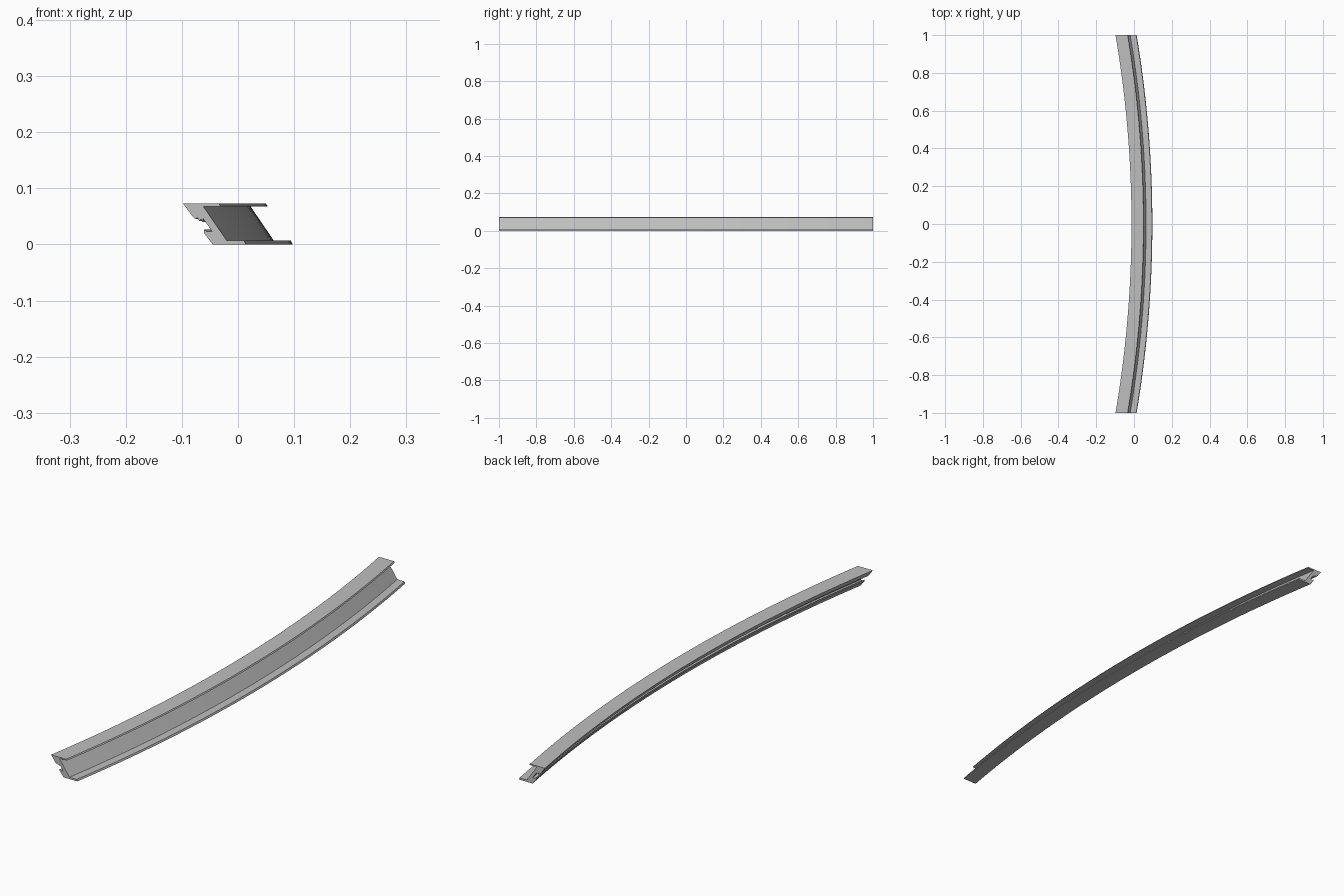
import bpy, bmesh
from math import sqrt, radians

cube = bpy.data.objects.get("Cube")
if cube:
    bpy.data.objects.remove(cube, do_unlink=True)

grey = bpy.data.materials.new("plain grey")
grey.use_nodes = True
colour = (0.52, 0.52, 0.52, 1)
grey.diffuse_color = colour
grey.node_tree.nodes["Principled BSDF"].inputs["Base Color"].default_value = colour

# Cross-section (x, z) at the cut ends
top_flange = [(-0.098, 0.073), (-0.034, 0.073), (-0.031, 0.068), (-0.062, 0.068)]
bottom_flange = [(-0.02, 0.007), (0.011, 0.007), (0.014, 0), (-0.045, 0)]
lower_jaw = [(-0.061, 0.021), (-0.061, 0.027), (-0.055, 0.023), (-0.046, 0.023)]
upper_jaw = [(-0.062, 0.046), (-0.063, 0.040), (-0.066, 0.045), (-0.069, 0.042),
             (-0.072, 0.048), (-0.076, 0.045), (-0.081, 0.050)]
profile = top_flange + bottom_flange + lower_jaw + upper_jaw

# Sweep along concentric arcs, with both ends cut square
CENTRE_X = -5.95
STEPS = 40


def arc_x(x_end, y):
    reach = x_end - CENTRE_X
    return CENTRE_X + sqrt(reach * reach + 1 - y * y)


bm = bmesh.new()
rings = []
for i in range(STEPS + 1):
    y = -1 + 2 * i / STEPS
    rings.append([bm.verts.new((arc_x(x, y), y, z)) for x, z in profile])
for a, b in zip(rings, rings[1:]):
    for j in range(len(profile)):
        k = (j + 1) % len(profile)
        bm.faces.new((a[j], a[k], b[k], b[j]))

# End caps
bm.faces.new(rings[0])
bm.faces.new(list(reversed(rings[-1])))
bmesh.ops.recalc_face_normals(bm, faces=bm.faces)

mesh = bpy.data.meshes.new("curved_rail")
bm.to_mesh(mesh)
bm.free()
mesh.materials.append(grey)
rail = bpy.data.objects.new("curved_rail", mesh)
bpy.context.collection.objects.link(rail)

bpy.ops.object.select_all(action="DESELECT")
rail.select_set(True)
bpy.context.view_layer.objects.active = rail
bpy.ops.object.shade_smooth_by_angle(angle=radians(20))
